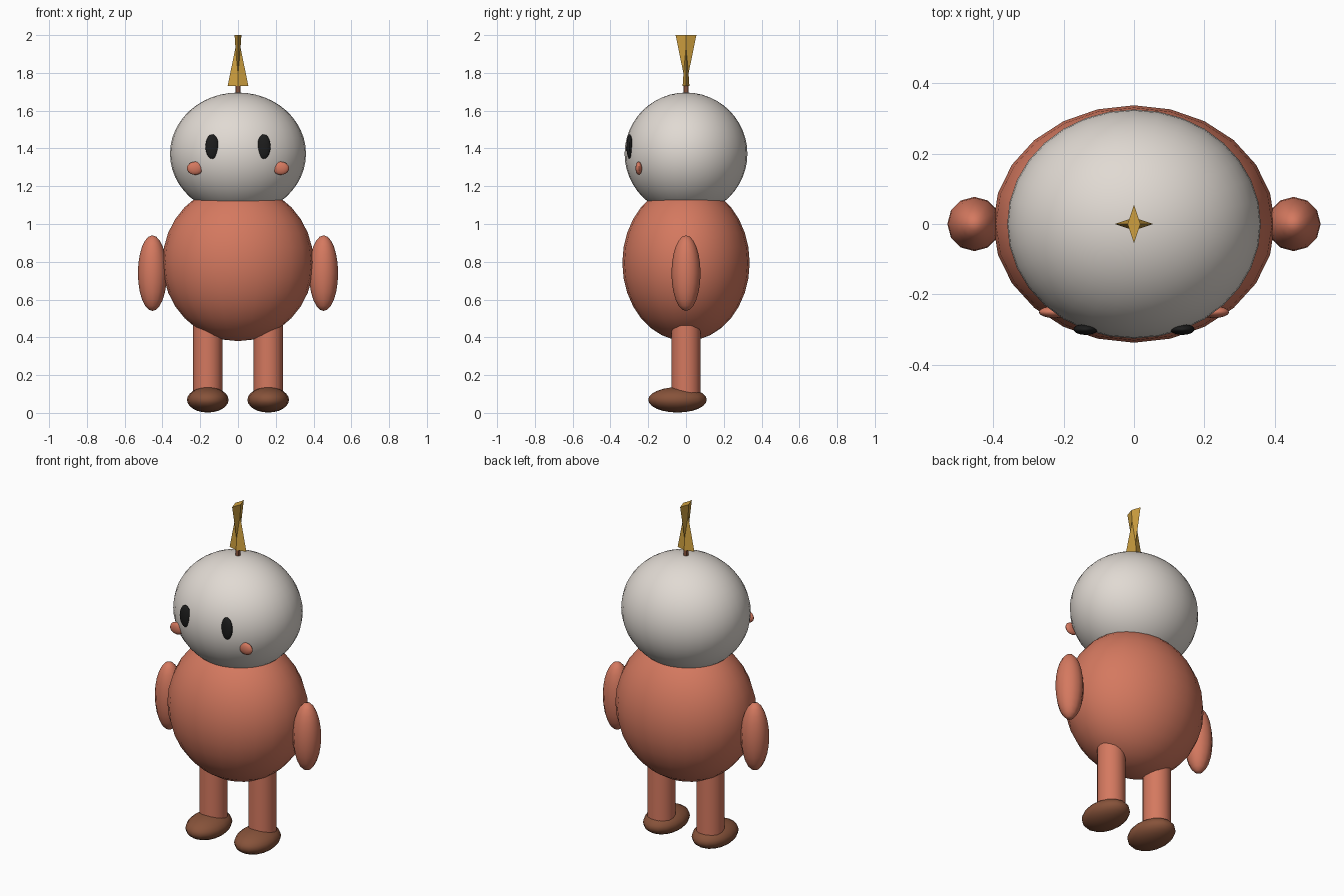
import bpy
import math

cube = bpy.data.objects.get("Cube")
if cube:
    bpy.data.objects.remove(cube, do_unlink=True)


def material(name, rgb):
    mat = bpy.data.materials.new(name)
    mat.use_nodes = True
    mat.diffuse_color = (*rgb, 1)
    mat.node_tree.nodes["Principled BSDF"].inputs["Base Color"].default_value = (*rgb, 1)
    return mat


terracotta = material("terracotta", (0.66, 0.19, 0.115))
ivory = material("ivory", (0.75, 0.70, 0.65))
brown = material("brown", (0.24, 0.085, 0.042))
gold = material("gold", (0.62, 0.35, 0.05))
black = material("black", (0.012, 0.012, 0.012))


def finish(name, mat, scale=(1, 1, 1), smooth=True):
    ob = bpy.context.object
    ob.name = name
    ob.scale = scale
    bpy.ops.object.transform_apply(location=False, rotation=False, scale=True)
    ob.data.materials.append(mat)
    if smooth:
        bpy.ops.object.shade_smooth_by_angle(angle=math.radians(45))
    return ob


def ellipsoid(name, loc, radii, mat, segments=24, rings=16):
    bpy.ops.mesh.primitive_uv_sphere_add(segments=segments, ring_count=rings, radius=1, location=loc)
    return finish(name, mat, radii)


def rod(name, x, z0, z1, radius, mat, sides):
    bpy.ops.mesh.primitive_cylinder_add(vertices=sides, radius=radius, depth=z1 - z0,
                                        location=(x, 0, (z0 + z1) / 2))
    return finish(name, mat)


def spike(name, z0, z1, wide_x, wide_y, mat, point_up):
    # Four-sided pyramid with a diamond base
    bpy.ops.mesh.primitive_cone_add(vertices=4, radius1=1 if point_up else 0,
                                    radius2=0 if point_up else 1, depth=z1 - z0,
                                    location=(0, 0, (z0 + z1) / 2))
    return finish(name, mat, (wide_x, wide_y, 1), smooth=False)


# Body and head
ellipsoid("body", (0, 0, 0.795), (0.4, 0.337, 0.415), terracotta)
ellipsoid("head", (0, 0, 1.372), (0.36, 0.325, 0.324), ivory, 32, 24)

# Paired limbs and face parts
for side, s in (("left", 1), ("right", -1)):
    ellipsoid(side + "_arm", (s * 0.453, 0, 0.74), (0.077, 0.077, 0.2), terracotta, 12, 12)
    rod(side + "_leg", s * 0.16, 0.08, 0.52, 0.077, terracotta, 16)
    ellipsoid(side + "_foot", (s * 0.16, -0.045, 0.069), (0.11, 0.155, 0.067), brown, 16, 12)
    ellipsoid(side + "_eye", (s * 0.137, -0.299, 1.41), (0.035, 0.016, 0.065), black, 16, 12)
    ellipsoid(side + "_cheek", (s * 0.227, -0.25, 1.295), (0.043, 0.017, 0.035), terracotta, 16, 12)

# Topknot stalk and crossed star spikes
rod("stalk", 0, 1.66, 1.76, 0.014, brown, 8)
spike("star_lower_spike", 1.73, 2.0, 0.055, 0.018, gold, True)
spike("star_upper_spike", 1.73, 2.0, 0.018, 0.055, gold, False)
